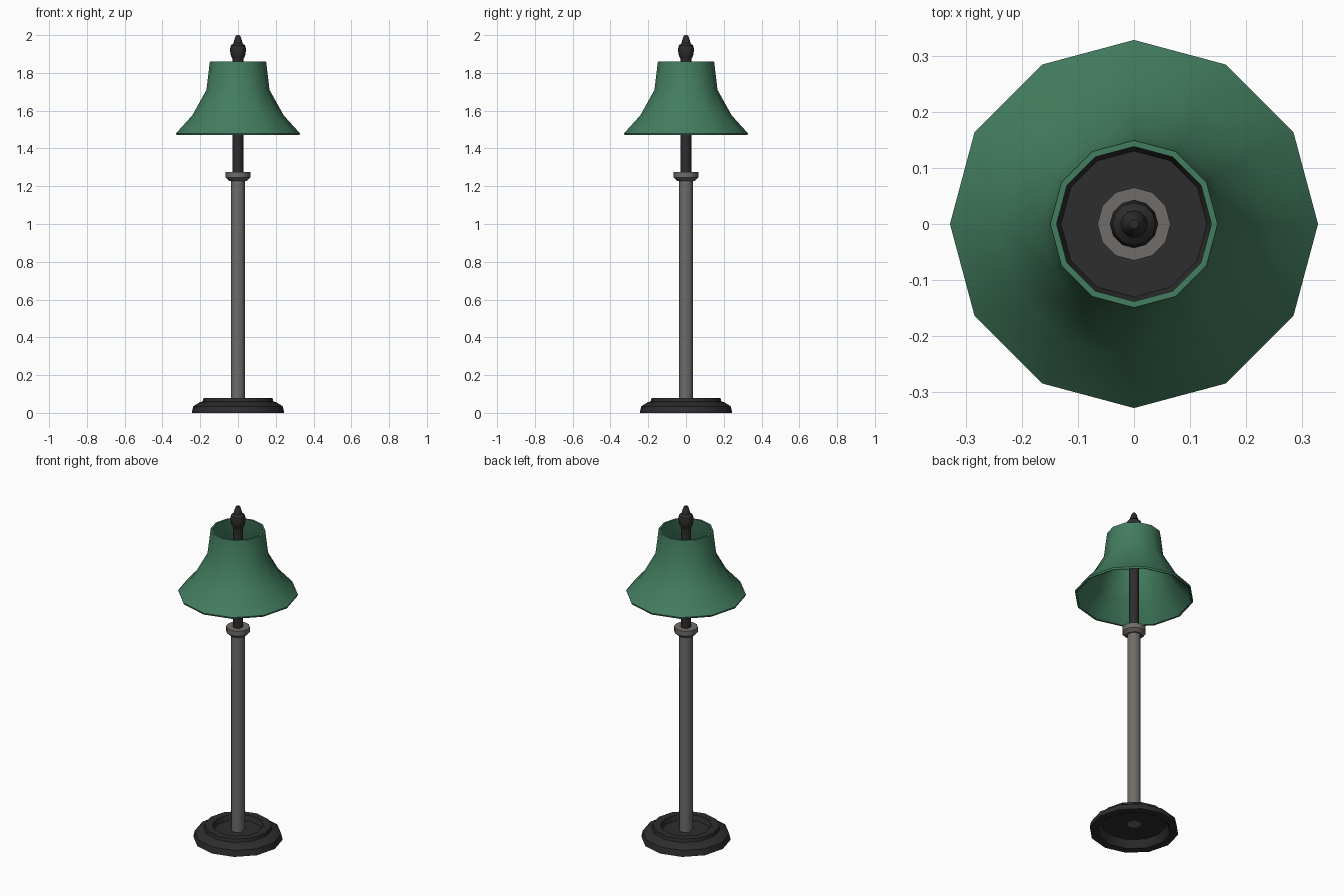
import bpy, math

if "Cube" in bpy.data.objects:
    bpy.data.objects.remove(bpy.data.objects["Cube"])

def material(name, rgb):
    m = bpy.data.materials.new(name)
    m.diffuse_color = (*rgb, 1)
    m.use_nodes = True
    m.node_tree.nodes["Principled BSDF"].inputs["Base Color"].default_value = m.diffuse_color
    return m

green = material("green_shade", (0.056, 0.205, 0.116))
grey = material("warm_grey_metal", (0.16, 0.15, 0.138))
dark = material("dark_metal", (0.026, 0.026, 0.027))

def lathe(name, profile, mat, sides=12, loop=False):
    """Revolve (radius, z) points, listed bottom-outside-top, around z."""
    verts, faces = [], []
    for r, z in profile:
        for i in range(sides):
            a = 2 * math.pi * i / sides
            verts.append((r * math.cos(a), r * math.sin(a), z))
    n = len(profile)
    for k in range(n if loop else n - 1):
        b, t = k * sides, (k + 1) % n * sides
        for i in range(sides):
            j = (i + 1) % sides
            faces.append((b + i, b + j, t + j, t + i))
    if not loop:  # cap both ends
        faces.append(tuple(reversed(range(sides))))
        faces.append(tuple(range((n - 1) * sides, n * sides)))
    me = bpy.data.meshes.new(name)
    me.from_pydata(verts, [], faces)
    me.materials.append(mat)
    ob = bpy.data.objects.new(name, me)
    bpy.context.collection.objects.link(ob)
    bpy.ops.object.select_all(action='DESELECT')
    ob.select_set(True)
    bpy.context.view_layer.objects.active = ob
    bpy.ops.object.shade_smooth_by_angle(angle=math.radians(35))
    return ob

# stepped base, hollow underneath, with a dished top
lathe("base", [(0.03, 0.042), (0.175, 0.042), (0.2, 0.0), (0.245, 0.0),
               (0.237, 0.035), (0.2, 0.058), (0.187, 0.06), (0.183, 0.078),
               (0.14, 0.078), (0.13, 0.05), (0.03, 0.05)], dark)

# pole and its flared collar
lathe("pole", [(0.037, 0.04), (0.037, 1.24)], grey)
lathe("collar", [(0.036, 1.228), (0.046, 1.228), (0.065, 1.245),
                 (0.065, 1.275), (0.03, 1.275)], grey)

# inner rod and finial
lathe("rod", [(0.028, 1.27), (0.028, 1.875)], dark)
lathe("finial", [(0.028, 1.87), (0.038, 1.893), (0.043, 1.922), (0.038, 1.945),
                 (0.024, 1.957), (0.021, 1.97), (0.013, 1.995), (0.008, 2.0)], dark)

# open bell-shaped shade with a thin wall
outer = [(0.325, 1.47), (0.328, 1.48), (0.242, 1.575), (0.167, 1.71), (0.149, 1.86)]
inner = [(0.138, 1.86), (0.157, 1.708), (0.232, 1.568), (0.316, 1.472)]
lathe("shade", outer + inner, green, loop=True)
